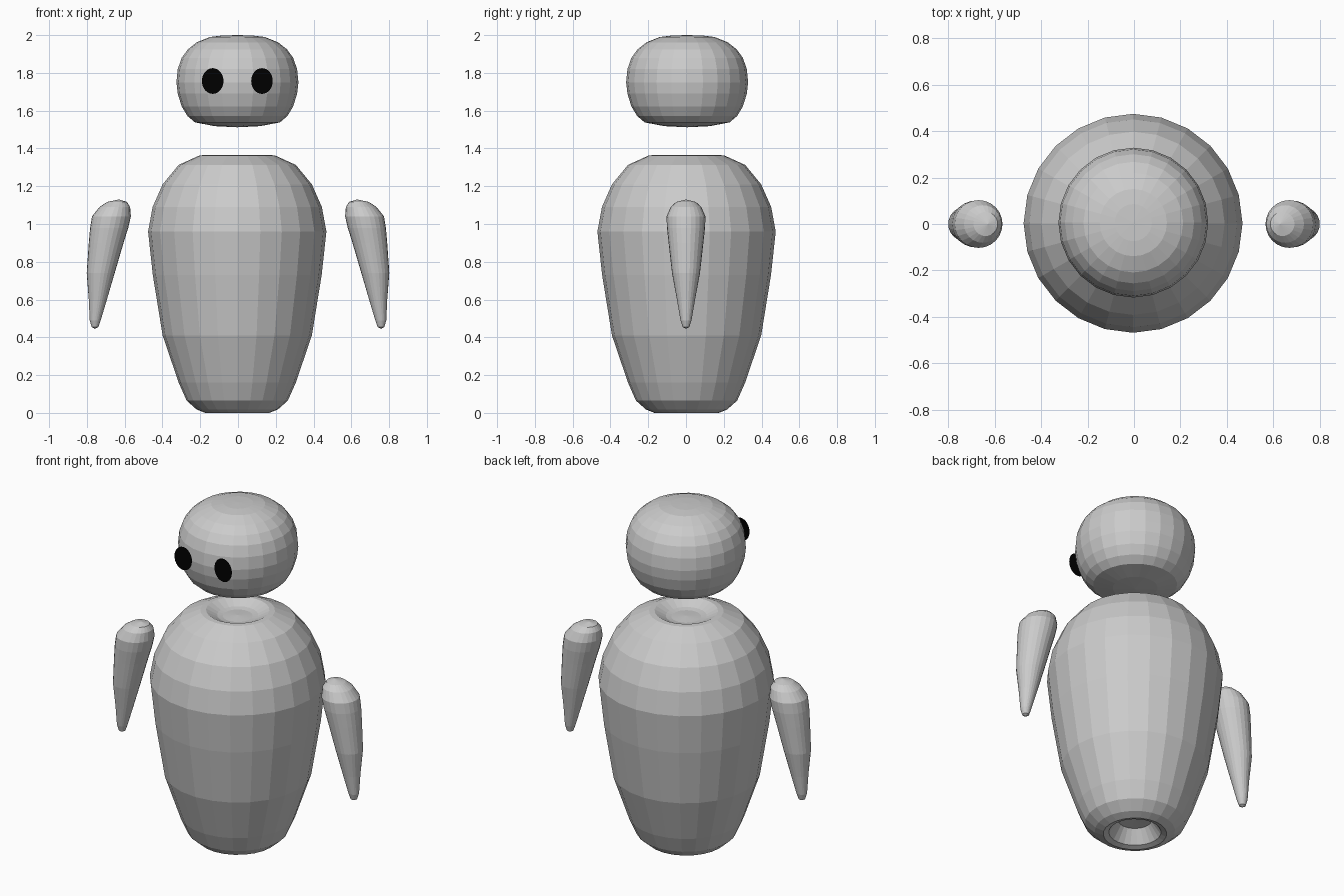
import bpy, bmesh
from math import sin, cos, tau

if "Cube" in bpy.data.objects:
    bpy.data.objects.remove(bpy.data.objects["Cube"])


def rings(name, sections, sides=24, mirror=False, cx0=0, cy0=0):
    """Loft round sections (radius, z, centre x); radius 0 makes a closing point."""
    bm = bmesh.new()
    loops = []
    for sec in sections:
        r, z = sec[0], sec[1]
        cx = cx0 + (sec[2] if len(sec) > 2 else 0)
        if mirror:
            cx = -cx
        if r == 0:
            loops.append([bm.verts.new((cx, cy0, z))] * sides)
        else:
            loops.append([bm.verts.new((cx + r * cos(tau * i / sides),
                                        cy0 + r * sin(tau * i / sides), z))
                          for i in range(sides)])
    for a, b in zip(loops, loops[1:]):
        for i in range(sides):
            j = (i + 1) % sides
            quad = list(dict.fromkeys((a[i], a[j], b[j], b[i])))
            bm.faces.new(quad)
    bmesh.ops.recalc_face_normals(bm, faces=bm.faces)
    me = bpy.data.meshes.new(name)
    bm.to_mesh(me)
    bm.free()
    ob = bpy.data.objects.new(name, me)
    bpy.context.collection.objects.link(ob)
    return ob


# Body: barrel with a recess below and a shallow dimple on top
rings("body", [
    (0, 0.09), (0.09, 0.085), (0.14, 0.01), (0.17, 0.0), (0.215, 0.018),
    (0.268, 0.065), (0.31, 0.16), (0.395, 0.41), (0.447, 0.73),
    (0.472, 0.96), (0.448, 1.09), (0.395, 1.21), (0.31, 1.313),
    (0.20, 1.363), (0.17, 1.365), (0.11, 1.335), (0.08, 1.33), (0, 1.335),
], cx0=-0.004, cy0=0.003)

# Head: squashed ball with a nearly flat underside
rings("head", [
    (0, 1.512), (0.12, 1.518), (0.225, 1.538), (0.265, 1.572), (0.295, 1.622),
    (0.316, 1.69), (0.323, 1.75), (0.316, 1.82), (0.295, 1.88),
    (0.262, 1.925), (0.215, 1.962), (0.145, 1.99), (0.08, 1.998), (0, 2.0),
], cx0=-0.003, cy0=0.006)

# Arms: tapered flippers curving outward
arm = [
    (0, 0.445, 0.758), (0.018, 0.455, 0.757), (0.029, 0.49, 0.756),
    (0.048, 0.60, 0.742), (0.074, 0.74, 0.727), (0.092, 0.90, 0.698),
    (0.101, 0.98, 0.682), (0.103, 1.04, 0.670), (0.081, 1.09, 0.652),
    (0.052, 1.117, 0.640), (0, 1.13, 0.630),
]
for side, flip in (("right", False), ("left", True)):
    rings(side + "_arm", arm, mirror=flip)

# Eyes: flat black oval discs in front of the head
black = bpy.data.materials.new("black")
black.diffuse_color = (0.0, 0.0, 0.0, 1)
black.use_nodes = True
black.node_tree.nodes["Principled BSDF"].inputs["Base Color"].default_value = black.diffuse_color
for side, x in (("left", -0.134), ("right", 0.127)):
    bm = bmesh.new()
    bm.faces.new([bm.verts.new((x + 0.057 * cos(tau * i / 32), -0.32,
                                1.757 + 0.068 * sin(tau * i / 32)))
                  for i in range(32)])
    me = bpy.data.meshes.new(side + "_eye")
    bm.to_mesh(me)
    bm.free()
    me.materials.append(black)
    bpy.context.collection.objects.link(bpy.data.objects.new(side + "_eye", me))
